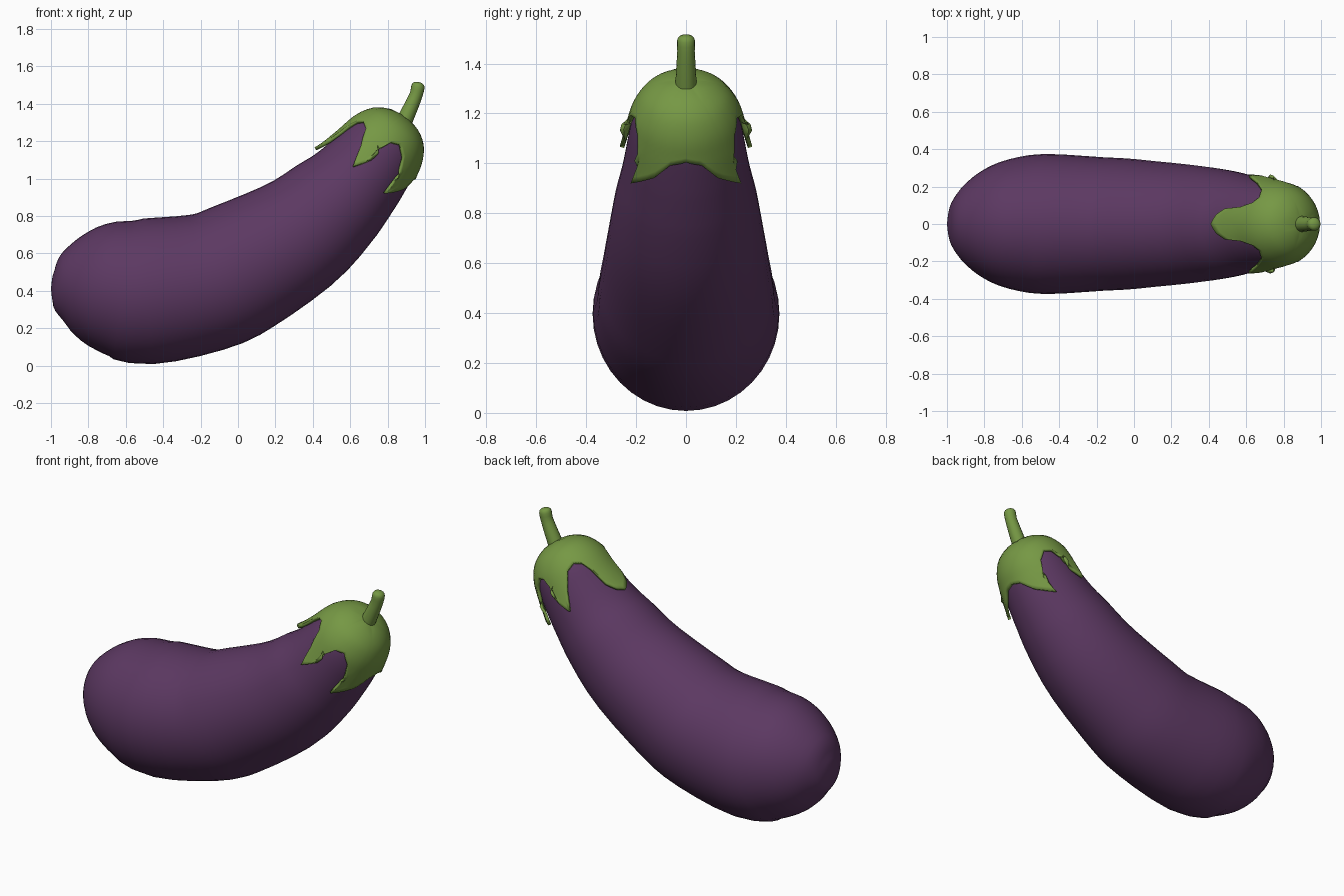
import bpy, bmesh, math
from mathutils import Vector

if "Cube" in bpy.data.objects:
    bpy.data.objects.remove(bpy.data.objects["Cube"])


def material(name, rgb):
    m = bpy.data.materials.new(name)
    m.diffuse_color = (*rgb, 1)
    m.use_nodes = True
    m.node_tree.nodes["Principled BSDF"].inputs["Base Color"].default_value = m.diffuse_color
    return m


purple = material("aubergine purple", (0.107, 0.040, 0.122))
green = material("leaf green", (0.180, 0.314, 0.058))


def catmull(pts, t):
    n = len(pts) - 1
    t = max(0.0, min(t, n))
    i = min(int(t), n - 1)
    u = t - i
    a, b, c, d = (pts[max(0, min(n, i + k))] for k in (-1, 0, 1, 2))
    return (b * 2 + (c - a) * u + (a * 2 - b * 5 + c * 4 - d) * u * u
            + (b * 3 - a - c * 3 + d) * u ** 3) * 0.5


# Centre line of the fruit: x, z, radius
TIP, AXIS = Vector((0.887, 0, 1.317)), Vector((0.6, 0, 0.8))
SPINE = [(-1, .41, 0), (-.99, .41, .075), (-.965, .41, .14), (-.9, .413, .226), (-.8, .413, .305),
         (-.67, .41, .36), (-.48, .397, .39), (-.17, .445, .372), (.02, .525, .36),
         (.31, .69, .323), (.505, .855, .288), (.615, .965, .258)]
for d, r in ((.3, .236), (.2, .22), (.13, .2), (.07, .165), (.035, .125), (.01, .07), (0, 0)):
    p = TIP - AXIS * d
    SPINE.append((p.x, p.z, r))
SPINE = [Vector(p) for p in SPINE]
LAST = len(SPINE) - 1


def skin(t, theta, lift=0.0):
    """Point on the fruit at spine position t, angle theta from the top."""
    q = catmull(SPINE, t)
    dq = catmull(SPINE, t + .02) - catmull(SPINE, t - .02)
    tan = Vector((dq.x, 0, dq.y)).normalized()
    up = Vector((-tan.z, 0, tan.x))
    wide = 0.96 if q.x < 0.1 else min(1.0, 0.96 + (q.x - .1) * .08)
    rad = up * math.cos(theta) + Vector((0, wide, 0)) * math.sin(theta)
    length = math.hypot(dq.x, dq.y)
    normal = (rad * length - tan * dq.z).normalized()
    if t >= LAST - 1e-6:
        normal = tan
    return Vector((q.x, 0, q.y)) + rad * max(q.z, 0) + normal * lift


def t_from_tip(d):
    """Spine position lying a distance d back from the tip."""
    lo, hi = 8.0, float(LAST)
    for _ in range(30):
        mid = (lo + hi) / 2
        q = catmull(SPINE, mid)
        if (TIP - Vector((q.x, 0, q.y))).dot(AXIS) > d:
            lo = mid
        else:
            hi = mid
    return hi if d > 1e-6 else float(LAST)


def grid_object(name, columns, mat):
    """Closed surface from a loop of columns of points."""
    bm = bmesh.new()
    cols = [[bm.verts.new(p) for p in c] for c in columns]
    for i, a in enumerate(cols):
        b = cols[(i + 1) % len(cols)]
        for j in range(len(a) - 1):
            bm.faces.new((a[j], a[j + 1], b[j + 1], b[j]))
    bmesh.ops.remove_doubles(bm, verts=bm.verts, dist=1e-4)
    bmesh.ops.recalc_face_normals(bm, faces=bm.faces)
    me = bpy.data.meshes.new(name)
    bm.to_mesh(me)
    bm.free()
    me.materials.append(mat)
    ob = bpy.data.objects.new(name, me)
    bpy.context.collection.objects.link(ob)
    bpy.context.view_layer.objects.active = ob
    bpy.ops.object.select_all(action='DESELECT')
    ob.select_set(True)
    bpy.ops.object.shade_smooth_by_angle(angle=math.radians(50))
    return ob


# Fruit body
SEG, SUB = 40, 3
grid_object("fruit_body", [[skin(j / SUB, math.tau * i / SEG) for j in range(LAST * SUB + 1)]
                           for i in range(SEG)], purple)

# Leafy cap: hem outline as (angle from top, distance from tip), mirrored
HEM = [(0, .437), (10, .40), (18, .34), (22, .23), (30, .165), (40, .143), (54, .165),
       (66, .25), (76, .37), (84, .31), (86, .22), (95, .145), (108, .127), (122, .17),
       (131, .27), (126, .375), (150, .30), (165, .235), (180, .217)]
half = []
for i in range(18):
    for k in range(3):
        u = k / 3
        (a0, d0), (a1, d1) = HEM[i], HEM[i + 1]
        half.append((10 * (i + u), a0 + (a1 - a0) * u, d0 + (d1 - d0) * u))
half.append((180, *HEM[-1]))
loop = half + [(-a, -b, d) for a, b, d in half[-2:0:-1]]
ROWS = 14
cap_columns = []
for top, hem, depth in loop:
    col = []
    for j in range(ROWS + 1):
        v = (j / ROWS) ** 1.3
        d = depth * v
        angle = math.radians(top + (hem - top) * v)
        col.append(skin(t_from_tip(d), angle, 0.017 + 0.06 * max(0, d - .2) * v))
    cap_columns.append(col)
cap = grid_object("leafy_cap", cap_columns, green)
sol = cap.modifiers.new("thickness", 'SOLIDIFY')
sol.thickness, sol.offset = 0.018, -1

# Stem: x, z, radius along a gently bent path
STEM = [Vector(p) for p in ((.872, 1.27, .044), (.90, 1.33, .042), (.932, 1.40, .038),
                            (.953, 1.45, .035), (.962, 1.49, .036), (.964, 1.508, .028),
                            (.965, 1.515, .012), (.965, 1.516, 0))]


def stem_point(t, theta):
    q = catmull(STEM, t)
    dq = catmull(STEM, min(t, 4) + .05) - catmull(STEM, min(t, 4) - .05)
    side = Vector((-dq.y, 0, dq.x)).normalized()
    return Vector((q.x, 0, q.y)) + (side * math.cos(theta) + Vector((0, math.sin(theta), 0))) * max(q.z, 0)


grid_object("stem", [[stem_point(j / 2, math.tau * i / 16) for j in range(15)] for i in range(16)], green)
